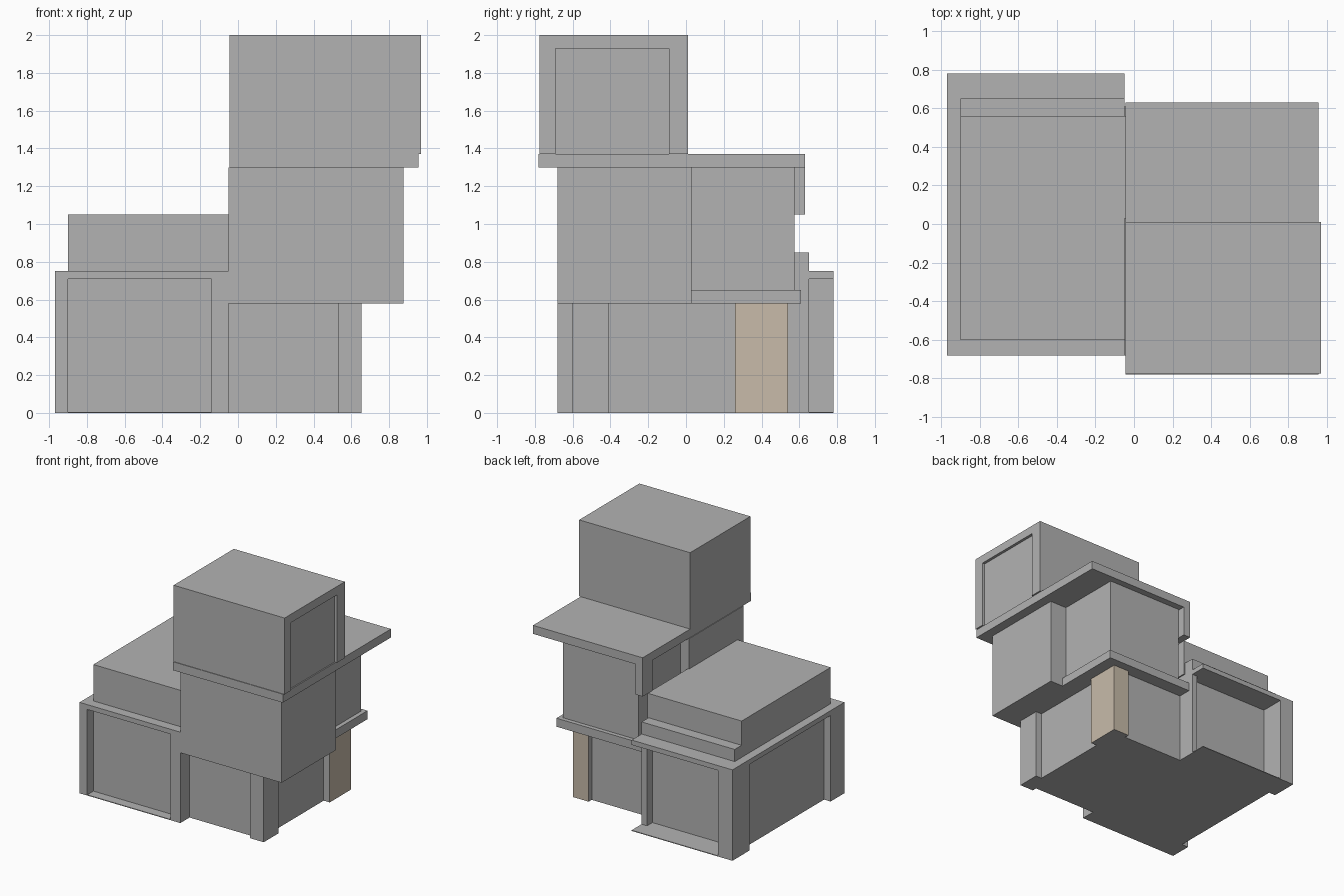
import bpy
import bmesh

if "Cube" in bpy.data.objects:
    bpy.data.objects.remove(bpy.data.objects["Cube"])


def material(name, rgb):
    m = bpy.data.materials.new(name)
    m.diffuse_color = (*rgb, 1)
    m.use_nodes = True
    m.node_tree.nodes["Principled BSDF"].inputs["Base Color"].default_value = m.diffuse_color
    return m


GREY = material("concrete grey", (0.45, 0.45, 0.45))
TAN = material("warm tan", (0.58, 0.50, 0.40))


def box(name, x, y, z):
    """Axis-aligned box from (min, max) pairs."""
    bm = bmesh.new()
    bmesh.ops.create_cube(bm, size=1)
    for v in bm.verts:
        v.co = [r[0] + (c + 0.5) * (r[1] - r[0]) for c, r in zip(v.co, (x, y, z))]
    me = bpy.data.meshes.new(name)
    bm.to_mesh(me)
    bm.free()
    ob = bpy.data.objects.new(name, me)
    bpy.context.collection.objects.link(ob)
    me.materials.append(GREY)
    return ob


# Low side wing: recessed walls, corner pillars, roof and thin floor
box("wing_walls", (-0.91, -0.05), (-0.60, 0.58), (0, 0.71))
box("wing_roof", (-0.97, -0.05), (-0.68, 0.78), (0.71, 0.75))
box("wing_floor", (-0.91, -0.05), (-0.68, 0.78), (0, 0.006))
box("wing_front_left_pillar", (-0.97, -0.90), (-0.68, -0.50), (0, 0.71))
box("wing_front_right_pillar", (-0.14, -0.05), (-0.68, -0.56), (0, 0.71))
box("wing_back_left_pillar", (-0.97, -0.84), (0.56, 0.78), (0, 0.71))
box("wing_back_right_pillar", (-0.10, -0.05), (0.50, 0.65), (0, 0.71))

# Raised tier on the wing roof with a low step behind it
box("wing_upper_tier", (-0.90, -0.04), (-0.60, 0.56), (0.75, 1.05))
box("wing_tier_step", (-0.90, -0.05), (0.56, 0.65), (0.75, 0.85))

# Ground floor of the tower
box("ground_walls", (-0.05, 0.60), (-0.56, 0.50), (0, 0.58))
box("ground_front_pillar", (0.53, 0.655), (-0.60, -0.41), (0, 0.58))

# Corner panel block, tan on its two outward faces
corner = box("corner_panel", (0.51, 0.655), (0.26, 0.54), (0, 0.58))
corner.data.materials.append(TAN)
for p in corner.data.polygons:
    if p.normal.x > 0.5 or p.normal.y > 0.5:
        p.material_index = 1

# Middle floor: projecting front box, narrower rear room, floor ledge, rear fin
box("middle_front_box", (-0.05, 0.875), (-0.68, 0.03), (0.58, 1.30))
box("middle_rear_room", (0.03, 0.72), (0.03, 0.575), (0.65, 1.30))
box("middle_floor_ledge", (-0.05, 0.755), (0.03, 0.61), (0.58, 0.65))
box("rear_fin", (-0.045, 0.02), (0.50, 0.63), (1.05, 1.30))

# Terrace slab and top box
box("terrace_slab", (-0.045, 0.955), (-0.78, 0.63), (1.30, 1.37))
box("top_box", (-0.045, 0.945), (-0.775, 0.01), (1.37, 2.0))

# Frame around the recessed side of the top box
box("top_frame_front", (0.945, 0.968), (-0.775, -0.69), (1.37, 2.0))
box("top_frame_back", (0.945, 0.968), (-0.09, 0.01), (1.37, 2.0))
box("top_frame_head", (0.945, 0.968), (-0.69, -0.09), (1.93, 2.0))
